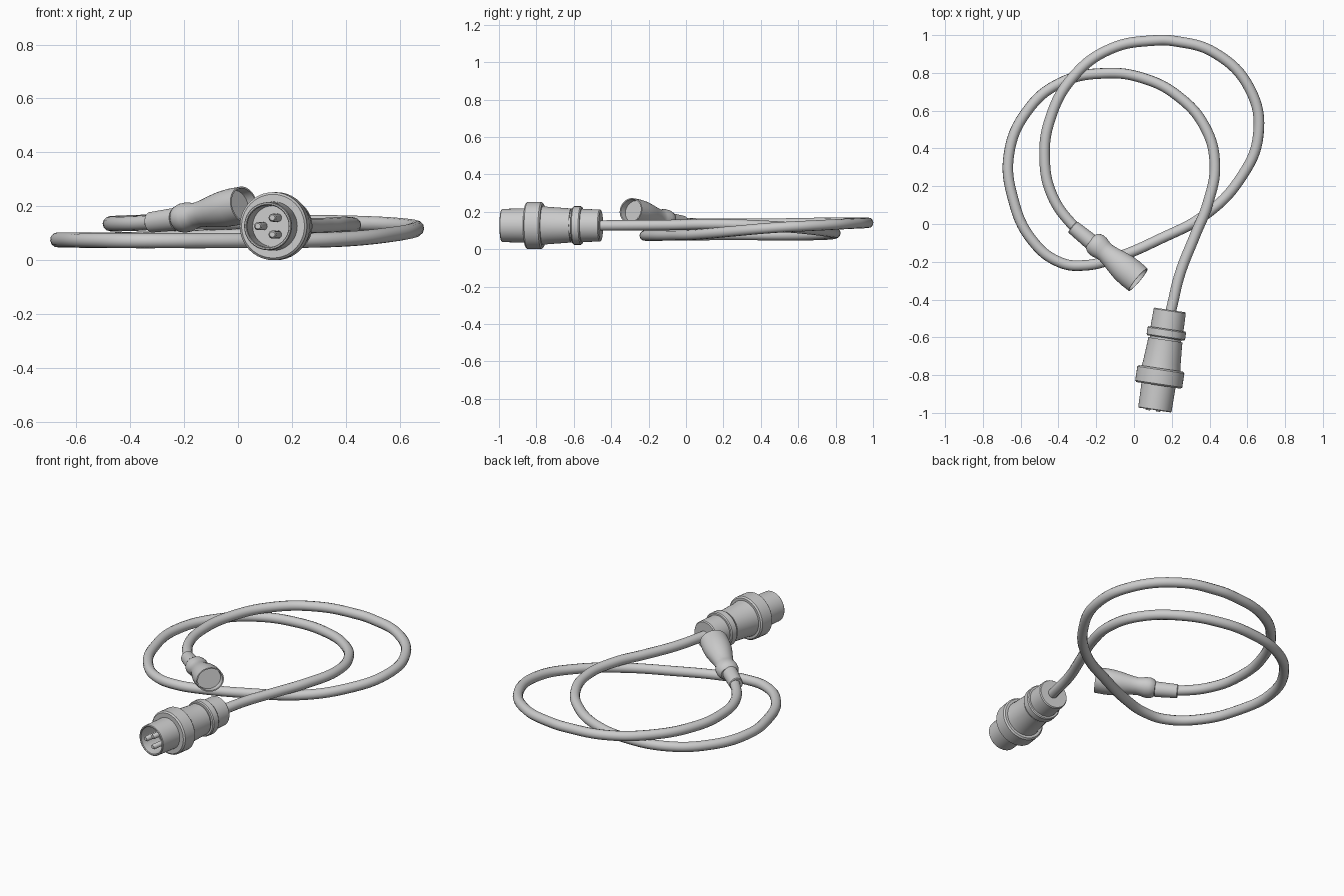
import bpy, bmesh, math
from mathutils import Vector, Matrix

if "Cube" in bpy.data.objects:
    bpy.data.objects.remove(bpy.data.objects["Cube"])


def finish(ob, angle=35):
    bpy.ops.object.select_all(action='DESELECT')
    ob.select_set(True)
    bpy.context.view_layer.objects.active = ob
    bpy.ops.object.shade_smooth_by_angle(angle=math.radians(angle))


def frame(start, end):
    """Local z runs from start to end, local x is level."""
    z = (Vector(end) - Vector(start)).normalized()
    x = z.cross(Vector((0, 0, 1))).normalized()
    y = z.cross(x)
    m = Matrix((x, y, z)).transposed().to_4x4()
    m.translation = Vector(start)
    return m


def lathe(name, profile, matrix, sides=40, flat=1.0, offset=(0, 0)):
    """Revolve (distance along axis, radius) points; radius 0 closes to a point."""
    bm = bmesh.new()
    rings = []
    for t, r in profile:
        if r == 0:
            rings.append([bm.verts.new((offset[0], offset[1], t))])
            continue
        rings.append([bm.verts.new((offset[0] + r * math.cos(a), offset[1] + flat * r * math.sin(a), t))
                      for a in (2 * math.pi * i / sides for i in range(sides))])
    for a, b in zip(rings, rings[1:]):
        for i in range(sides):
            j = (i + 1) % sides
            if len(a) == 1:
                bm.faces.new((a[0], b[j], b[i]))
            elif len(b) == 1:
                bm.faces.new((a[i], a[j], b[0]))
            else:
                bm.faces.new((a[i], a[j], b[j], b[i]))
    bmesh.ops.recalc_face_normals(bm, faces=bm.faces[:])
    me = bpy.data.meshes.new(name)
    bm.to_mesh(me)
    bm.free()
    ob = bpy.data.objects.new(name, me)
    bpy.context.collection.objects.link(ob)
    ob.matrix_world = matrix
    finish(ob)
    return ob


# Coiled cable: two overlapping loops
path = [(0.18, -0.52, .127), (0.20, -0.44, .127), (0.243, -0.265, .128), (0.322, -0.063, .13),
        (0.39, 0.106, .134), (0.428, 0.317, .13), (0.376, 0.513, .12), (0.233, 0.677, .105),
        (0.048, 0.772, .092), (-0.153, 0.798, .085), (-0.392, 0.746, .078), (-0.566, 0.598, .075),
        (-0.662, 0.37, .076), (-0.64, 0.132, .076), (-0.54, -0.085, .074), (-0.392, -0.203, .073),
        (-0.26, -0.219, .073), (-0.10, -0.18, .073), (0.138, -0.079, .074), (0.376, 0.048, .078),
        (0.561, 0.238, .095), (0.658, 0.47, .115), (0.614, 0.714, .128), (0.429, 0.905, .138),
        (0.217, 0.968, .141), (0.111, 0.972, .142), (-0.127, 0.926, .142), (-0.323, 0.778, .142),
        (-0.444, 0.556, .138), (-0.473, 0.344, .136), (-0.434, 0.153, .136), (-0.325, -0.005, .141),
        (-0.25, -0.07, .15)]
cu = bpy.data.curves.new("cable", 'CURVE')
cu.dimensions = '3D'
cu.bevel_depth = 0.028
cu.bevel_resolution = 4
cu.resolution_u = 8
cu.use_fill_caps = True
sp = cu.splines.new('BEZIER')
sp.bezier_points.add(len(path) - 1)
for p, co in zip(sp.bezier_points, path):
    p.co = co
    p.handle_left_type = p.handle_right_type = 'AUTO'
cable = bpy.data.objects.new("cable", cu)
bpy.context.collection.objects.link(cable)
bpy.ops.object.select_all(action='DESELECT')
cable.select_set(True)
bpy.context.view_layer.objects.active = cable
bpy.ops.object.convert(target='MESH')
finish(bpy.context.view_layer.objects.active)

# Large plug: hollow barrel, collar, body, groove, locking ring, cable nut
m = frame((0.11, -0.985, .127), (0.19, -0.455, .127))
lathe("plug_housing", [(.13, 0), (.13, .076), (.004, .078), (0, .081), (0, .086), (.004, .089), (.132, .091),
                       (.132, .118), (.14, .126), (.215, .126), (.223, .118), (.223, .104), (.25, .1),
                       (.36, .092), (.376, .092), (.376, .084), (.386, .084), (.386, .098), (.392, .103),
                       (.428, .103), (.434, .098), (.434, .088), (.53, .086), (.536, .081), (.536, 0)], m)
# Contact pins
for i in range(3):
    a = math.pi + i * 2 * math.pi / 3
    lathe(f"contact_pin_{i + 1}", [(-.006, 0), (-.006, .01), (.002, .015), (.132, .015), (.132, 0)],
          m, 16, offset=(.036 * math.cos(a), .036 * math.sin(a)))

# Small socket: sleeve and flared, slightly oval body with a recessed mouth
s = frame((-0.325, -0.015, .141), (-0.215, -0.105, .155))
lathe("strain_sleeve", [(0, 0), (0, .034), (.004, .038), (.11, .042), (.125, .042), (.125, 0)], s, 32)
b = frame((-0.225, -0.088, .152), (0.022, -0.295, .207))
lathe("socket_body", [(0, 0), (0, .044), (.012, .056), (.03, .062), (.055, .062), (.08, .055), (.1, .053),
                      (.135, .058), (.18, .068), (.225, .076), (.27, .079), (.327, .077), (.327, .07),
                      (.29, .068), (.29, 0)], b, 40, flat=.88)
